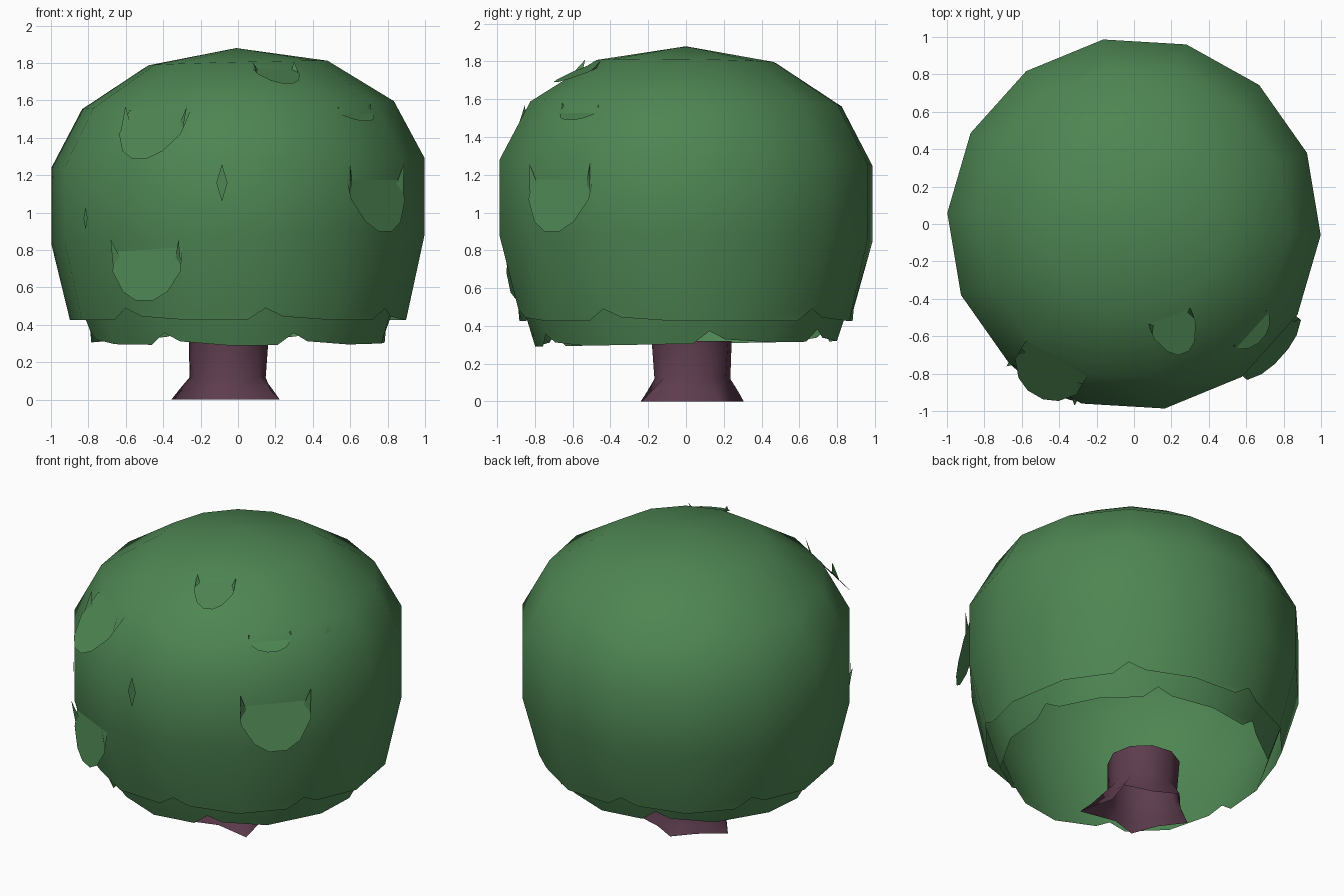
import bpy, bmesh
from math import sin, cos, radians
from mathutils import Vector

if "Cube" in bpy.data.objects:
    bpy.data.objects.remove(bpy.data.objects["Cube"])


def material(name, rgb):
    m = bpy.data.materials.new(name)
    m.diffuse_color = (*rgb, 1)
    m.use_nodes = True
    m.node_tree.nodes["Principled BSDF"].inputs["Base Color"].default_value = m.diffuse_color
    return m


GREEN = material("foliage_green", (0.075, 0.235, 0.085))
PLUM = material("bark_plum", (0.11, 0.045, 0.075))


def finish(bm, name, mat, smooth=True):
    me = bpy.data.meshes.new(name)
    bm.to_mesh(me)
    bm.free()
    for p in me.polygons:
        p.use_smooth = smooth
    me.materials.append(mat)
    ob = bpy.data.objects.new(name, me)
    bpy.context.collection.objects.link(ob)
    return ob


def polar(r, deg, z):
    return Vector((r * cos(radians(deg)), r * sin(radians(deg)), z))


SIDES = 14
STEP = 360 / SIDES


def crown(name, profile, apex, rim_r, rim_z, start, notches, tilt, rim_tilt):
    """Open, slightly tilted dome with small peaked notches under some rim corners."""
    bm = bmesh.new()
    n = SIDES
    ang = [start + STEP * i for i in range(n)]
    rings = [[bm.verts.new(polar(r, a, z)) for a in ang] for r, z in profile]
    for v in bm.verts:
        v.co.z += tilt[0] * v.co.x + tilt[1] * v.co.y
    top = bm.verts.new((-0.01, 0, apex))
    for i in range(n):
        j = (i + 1) % n
        bm.faces.new((top, rings[0][i], rings[0][j]))
        for a, b in zip(rings, rings[1:]):
            bm.faces.new((a[i], b[i], b[j], a[j]))

    # rim corners, raised where notched
    def rim_point(co, lift):
        return bm.verts.new((co.x, co.y, rim_z + rim_tilt * co.y + lift))
    rim = [rim_point(polar(rim_r, a, 0), 0.065 if i in notches else 0)
           for i, a in enumerate(ang)]
    last = rings[-1]
    for i in range(n):
        j = (i + 1) % n
        loop = [last[i], rim[i]]
        if i in notches:
            loop.append(rim_point(rim[i].co.lerp(rim[j].co, 0.25), 0.02))
        if j in notches:
            loop.append(rim_point(rim[j].co.lerp(rim[i].co, 0.25), 0))
        bm.faces.new(loop + [rim[j], last[j]])
    return finish(bm, name, GREEN)


# Outer foliage dome
crown("outer_foliage", [(0.48, 1.80), (0.835, 1.575), (1.0, 1.265), (1.0, 0.86)],
      1.88, 0.90, 0.425, -3.4, {2, 4, 6, 9, 11, 13}, (0.025, -0.012), 0)

# Inner foliage dome, nested close inside and hanging a little lower
crown("inner_foliage", [(0.40, 1.78), (0.83, 1.50), (0.965, 1.14), (0.94, 0.74)],
      1.84, 0.80, 0.305, 9, {0, 2, 4, 7, 9, 11}, (0.02, -0.01), 0.018)


# Leaf flaps standing off the dome, with their top corners curling outward
def flap(name, az, top, tip, w):
    out = [(-1.0, 0), (-1.0, 0.5), (-0.65, 0.85), (-0.25, 1), (0.25, 1),
           (0.65, 0.85), (1.0, 0.5), (1.0, 0)]
    a, b = polar(top[0], az, top[1]), polar(tip[0], az, tip[1])
    side, lift = polar(w, az + 90, 0), polar(0.045, az, 0.02)
    bm = bmesh.new()

    def point(s, t):
        return bm.verts.new(a.lerp(b, t) + side * s)
    bm.faces.new([point(s, t) for s, t in out])
    for s in (-1, 1):
        corner = point(s, 0.0)
        corner.co += lift
        bm.faces.new((corner, point(s, 0.4), point(s * 0.82, 0.25)))
    finish(bm, name, GREEN)


FLAPS = [(240, (0.83, 1.55), (1.055, 1.29), 0.19),
         (240, (0.955, 0.84), (1.0, 0.53), 0.21),
         (318, (0.955, 1.24), (1.06, 0.90), 0.215),
         (318, (0.79, 1.56), (0.92, 1.49), 0.13),
         (291, (0.48, 1.79), (0.74, 1.69), 0.12)]
for k, f in enumerate(FLAPS):
    flap(f"leaf_flap_{k + 1}", *f)

# Slivers of leaf just breaking the surface
for k, (az, r, z, w, h) in enumerate([(265, 0.985, 1.16, 0.03, 0.10),
                                      (214, 0.983, 0.97, 0.02, 0.06),
                                      (344, 0.865, 1.50, 0.04, 0.045)]):
    bm = bmesh.new()
    c, side = polar(r, az, z), polar(w, az + 90, 0)
    up = polar(-h * (0.5 if z > 1.4 else 0), az, h)
    bm.faces.new([bm.verts.new(c + v) for v in (side, up, -side, -up)])
    finish(bm, f"leaf_sliver_{k + 1}", GREEN)

# Open-ended trunk with five flared roots
bm = bmesh.new()
roots = [0.31, 0.28, 0.31, 0.30, 0.38]
rows = []
for z, flare, r in [(0, 1, 0.22), (0.05, 0.6, 0.21), (0.12, 0.1, 0.2), (0.32, 0, 0.215)]:
    row = []
    for i in range(10):
        rr = r + (roots[i // 2] - r) * flare if i % 2 == 0 else r
        row.append(bm.verts.new(polar(rr, 28 + 36 * i, z) + Vector((-0.05, 0.03, 0))))
    rows.append(row)
for a, b in zip(rows, rows[1:]):
    for i in range(10):
        j = (i + 1) % 10
        bm.faces.new((a[i], a[j], b[j], b[i]))
finish(bm, "trunk", PLUM)
